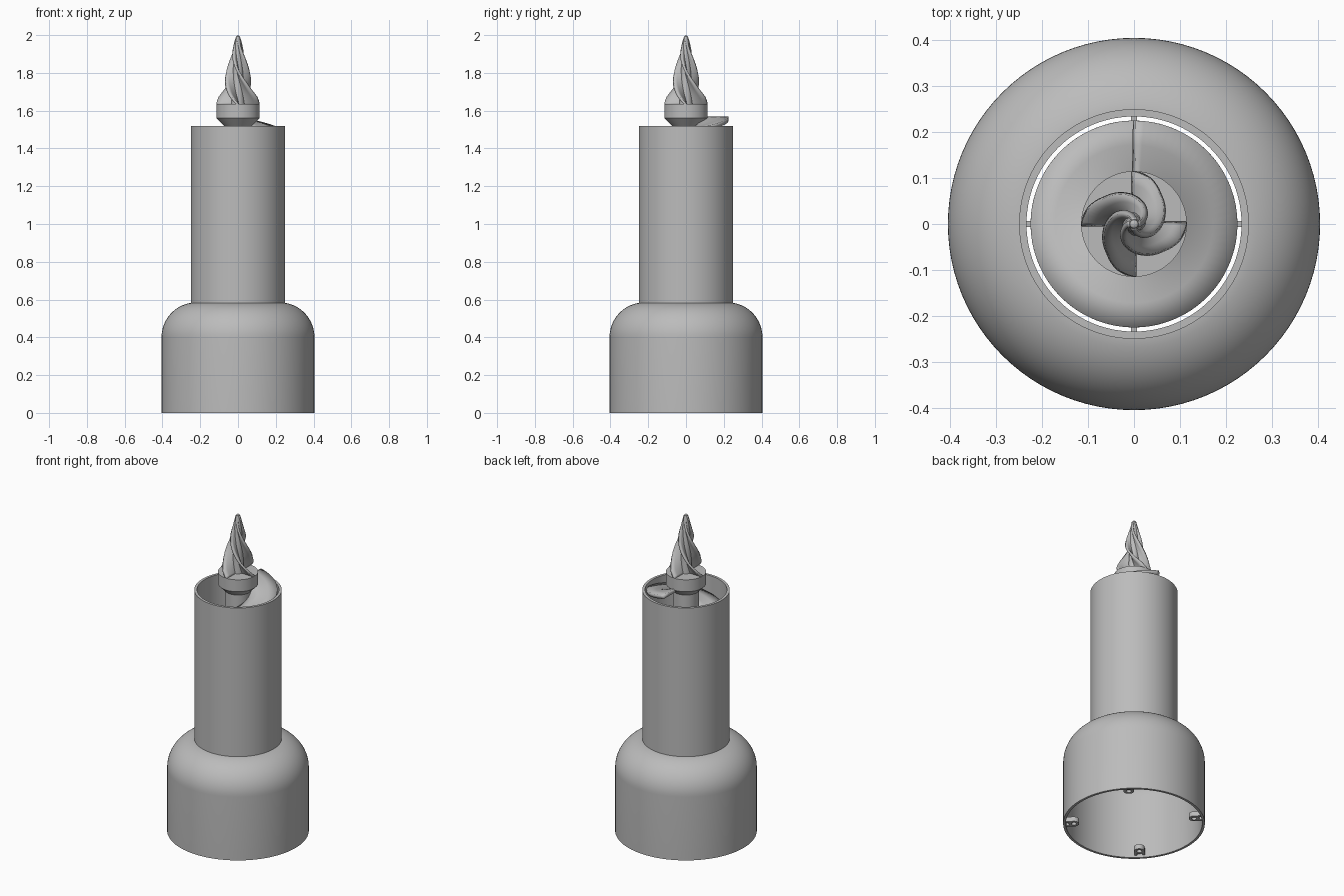
import bpy, bmesh
from math import pi, sin, cos, radians
from mathutils import Matrix

cube = bpy.data.objects.get("Cube")
if cube:
    bpy.data.objects.remove(cube, do_unlink=True)

grey = bpy.data.materials.new("plain grey")
grey.use_nodes = True
grey.diffuse_color = (0.5, 0.5, 0.5, 1)
grey.node_tree.nodes["Principled BSDF"].inputs["Base Color"].default_value = (0.5, 0.5, 0.5, 1)


def finish(bm, name, smooth=True):
    bmesh.ops.recalc_face_normals(bm, faces=bm.faces[:])
    mesh = bpy.data.meshes.new(name)
    bm.to_mesh(mesh)
    bm.free()
    mesh.materials.append(grey)
    ob = bpy.data.objects.new(name, mesh)
    bpy.context.collection.objects.link(ob)
    if smooth:
        bpy.ops.object.select_all(action='DESELECT')
        ob.select_set(True)
        bpy.context.view_layer.objects.active = ob
        bpy.ops.object.shade_smooth_by_angle(angle=radians(35))
    return ob


def lathe(name, profile, closed=False, steps=96):
    """Spin a list of (radius, height) points round the z axis."""
    bm = bmesh.new()
    verts = [bm.verts.new((r, 0, z)) for r, z in profile]
    pairs = list(zip(verts, verts[1:])) + ([(verts[-1], verts[0])] if closed else [])
    edges = [bm.edges.new(p) for p in pairs]
    bmesh.ops.spin(bm, geom=verts + edges, cent=(0, 0, 0), axis=(0, 0, 1),
                   angle=2 * pi, steps=steps, use_merge=True)
    bmesh.ops.remove_doubles(bm, verts=bm.verts[:], dist=1e-5)
    return finish(bm, name)


def ribbon(name, z, angle, inner, outer, thickness, steps, across=4):
    """Radial strip that turns as it climbs; the arguments are functions of 0..1."""
    bm = bmesh.new()
    rows = []
    for i in range(steps + 1):
        t = i / steps
        row = []
        for j in range(across + 1):
            r = inner(t) + (outer(t) - inner(t)) * j / across
            row.append(bm.verts.new((r * cos(angle(t)), r * sin(angle(t)), z(t))))
        rows.append(row)
    for a, b in zip(rows, rows[1:]):
        for j in range(across):
            bm.faces.new((a[j], a[j + 1], b[j + 1], b[j]))
    ob = finish(bm, name)
    solid = ob.modifiers.new("thickness", 'SOLIDIFY')
    solid.thickness = thickness
    solid.offset = 0
    return ob


def box(name, size, centre, turn):
    bm = bmesh.new()
    bmesh.ops.create_cube(bm, size=1, matrix=Matrix.Rotation(turn, 4, 'Z')
                          @ Matrix.Translation(centre) @ Matrix.Diagonal((*size, 1)))
    return finish(bm, name, False)


# Hollow base with a rounded shoulder
def shoulder(radius):
    return [(0.22 + radius * cos(a), 0.4 + radius * sin(a))
            for a in [radians(80) * k / 16 for k in range(17)]]


lathe("base_housing", [(0.405, 0)] + shoulder(0.185) + [(0.234, 0.583)]
      + shoulder(0.17)[::-1] + [(0.39, 0)], closed=True)

# Open tube
lathe("tube", [(0.25, 0.57), (0.25, 1.52), (0.234, 1.52), (0.234, 0.57)], closed=True)

# Shaft and collar
lathe("shaft", [(0, 0.58), (0.075, 0.58), (0.075, 1.53), (0, 1.53)])
lathe("collar", [(0, 1.52), (0.075, 1.52), (0.115, 1.56), (0.115, 1.635), (0, 1.635)])

# Screw blade winding up the tube and ending at the back
TURNS = 3.25
PITCH = 0.3
ribbon("screw_blade", lambda t: 1.558 - PITCH * TURNS * (1 - t),
       lambda t: pi / 2 - 2 * pi * TURNS * (1 - t),
       lambda t: 0.065, lambda t: 0.225, 0.022, 240, 3)

# Support arms joining the shaft and the tube
for k in range(4):
    box(f"support_arm_{k + 1}", (0.17, 0.012, 0.03), (0.155, 0, 0.6), k * pi / 2)

# Twisted tip: four blades round a tapering core
EDGE = [(0, 0.115), (0.1, 0.107), (0.22, 0.088), (0.4, 0.07),
        (0.65, 0.047), (0.85, 0.026), (1, 0.012)]


def tip_radius(t):
    for (t0, r0), (t1, r1) in zip(EDGE, EDGE[1:]):
        if t <= t1:
            return r0 + (r1 - r0) * (t - t0) / (t1 - t0)
    return EDGE[-1][1]


for k in range(4):
    ribbon(f"tip_blade_{k + 1}", lambda t: 1.632 + 0.356 * t,
           lambda t: k * pi / 2 - pi * t,
           lambda t: 0.0, tip_radius, 0.013, 40)
lathe("tip_core", [(0, 1.63), (0.035, 1.63), (0.026, 1.82), (0.018, 1.95),
                   (0.009, 1.993), (0, 2.0)], steps=24)

# Mounting lugs inside the lower rim: a block with a rounded, drilled end
for k in range(4):
    turn = pi / 4 + k * pi / 2
    for side in (-1, 1):
        box(f"lug_arm_{k + 1}", (0.05, 0.015, 0.03), (0.37, side * 0.0225, 0.03), turn)
    bm = bmesh.new()
    rings = []
    for radius, z in ((0.03, 0.015), (0.03, 0.045), (0.015, 0.045), (0.015, 0.015)):
        rings.append([bm.verts.new((0.345 + radius * cos(a), radius * sin(a), z))
                      for a in [2 * pi * n / 24 for n in range(24)]])
    for a, b in zip(rings, rings[1:] + rings[:1]):
        for n in range(24):
            m = (n + 1) % 24
            bm.faces.new((a[n], a[m], b[m], b[n]))
    bmesh.ops.rotate(bm, verts=bm.verts[:], cent=(0, 0, 0), matrix=Matrix.Rotation(turn, 3, 'Z'))
    finish(bm, f"lug_eye_{k + 1}")
